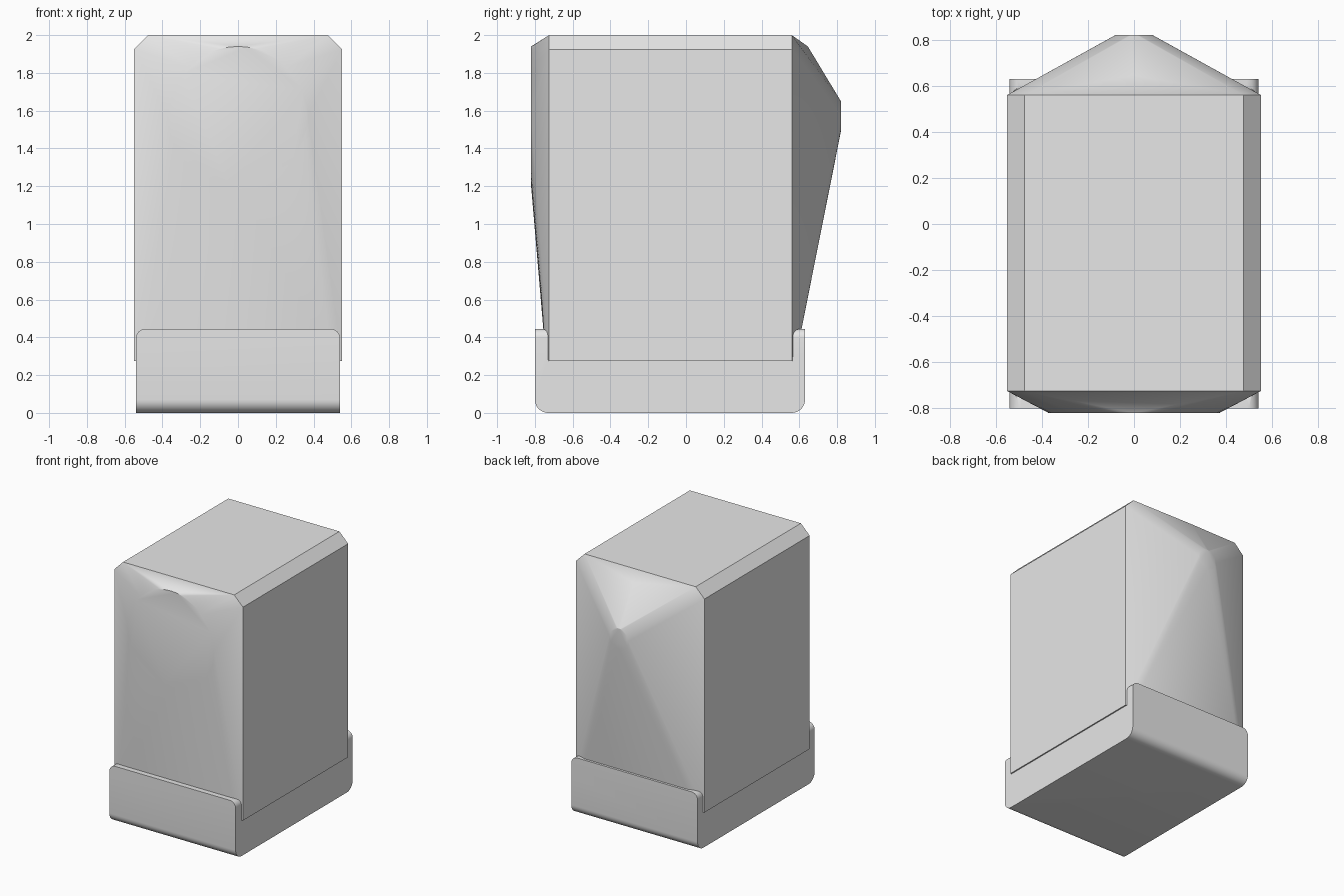
import bpy, bmesh
from math import sin, cos, pi, radians
from mathutils import Vector

cube = bpy.data.objects.get("Cube")
if cube:
    bpy.data.objects.remove(cube, do_unlink=True)

grey = bpy.data.materials.new("light grey")
grey.use_nodes = True
grey.diffuse_color = (0.8, 0.8, 0.8, 1)
grey.node_tree.nodes["Principled BSDF"].inputs["Base Color"].default_value = (0.8, 0.8, 0.8, 1)


def finish(name, bm):
    bmesh.ops.recalc_face_normals(bm, faces=bm.faces)
    mesh = bpy.data.meshes.new(name)
    bm.to_mesh(mesh)
    bm.free()
    mesh.materials.append(grey)
    obj = bpy.data.objects.new(name, mesh)
    bpy.context.collection.objects.link(obj)
    return obj


def smooth(obj, angle=30):
    bpy.ops.object.select_all(action='DESELECT')
    obj.select_set(True)
    bpy.context.view_layer.objects.active = obj
    bpy.ops.object.shade_smooth_by_angle(angle=radians(angle))


def arc(cx, cz, r, start, end, steps=8):
    return [(cx + r * cos(radians(start + (end - start) * i / steps)),
             cz + r * sin(radians(start + (end - start) * i / steps)))
            for i in range(steps + 1)]


def prism(name, profile, place, depth):
    """Extrude a flat profile, placed in space by a function, along a vector."""
    bm = bmesh.new()
    face = bm.faces.new([bm.verts.new(place(a, b)) for a, b in profile])
    ext = bmesh.ops.extrude_face_region(bm, geom=[face])["geom"]
    bmesh.ops.translate(bm, vec=depth, verts=[v for v in ext if isinstance(v, bmesh.types.BMVert)])
    return finish(name, bm)


def bulge(name, y0, y1, radius, bottom, extra, steps=48):
    """Hull from the body outline to a small disc further out."""
    bm = bmesh.new()
    pts = [(x, y0, z) for x, z in outline]
    pts += [(radius * sin(2 * pi * i / steps), y1, 1.57 + radius * cos(2 * pi * i / steps))
            for i in range(steps)]
    pts += [(s * 0.5, bottom, 0.275) for s in (-1, 1)] + extra
    verts = [bm.verts.new(p) for p in pts]
    bmesh.ops.convex_hull(bm, input=verts)
    bmesh.ops.dissolve_limit(bm, angle_limit=0.005, verts=bm.verts, edges=bm.edges)
    # The side against the body stays open
    cap = [f for f in bm.faces if all(abs(v.co.y - y0) < 1e-4 for v in f.verts)]
    loose = [v for v in bm.verts if not v.link_faces]
    bmesh.ops.recalc_face_normals(bm, faces=bm.faces)
    bmesh.ops.delete(bm, geom=cap, context='FACES_ONLY')
    bmesh.ops.delete(bm, geom=loose, context='VERTS')
    smooth(finish(name, bm))


# Main body with chamfered top edges
outline = [(-0.55, 0.275), (0.55, 0.275), (0.55, 1.925),
           (0.475, 2.0), (-0.475, 2.0), (-0.55, 1.925)]
prism("body", outline, lambda x, z: (x, -0.725, z), Vector((0, 1.285, 0)))

# Shallow front with a wide disc, deep back with a small rounded peak
bulge("front_bulge", -0.725, -0.82, 0.37, -0.741, [])
bulge("back_bulge", 0.56, 0.82, 0.08, 0.578, [(0, 0.645, 1.94)])

# Base tray: side profile with a raised lip at each end
side = (arc(-0.73, 0.07, 0.07, 180, 270) + arc(0.56, 0.07, 0.07, 270, 360)
        + [(0.63, 0.445)] + arc(0.605, 0.405, 0.04, 90, 180)
        + [(0.565, 0.28), (-0.73, 0.28)] + arc(-0.765, 0.41, 0.035, 0, 90)
        + [(-0.80, 0.445)])
base = prism("base_tray", side, lambda y, z: (-0.54, y, z), Vector((1.08, 0, 0)))

# Round the upper corners of the lips
front = ([(-0.54, -0.1), (0.54, -0.1)] + arc(0.49, 0.395, 0.05, 0, 90)
         + arc(-0.49, 0.395, 0.05, 90, 180))
cutter = prism("lip_cutter", front, lambda x, z: (x, -1, z), Vector((0, 2, 0)))
cutter.hide_render = True
mod = base.modifiers.new("round_lips", 'BOOLEAN')
mod.operation = 'INTERSECT'
mod.solver = 'EXACT'
mod.object = cutter
bpy.ops.object.select_all(action='DESELECT')
base.select_set(True)
bpy.context.view_layer.objects.active = base
bpy.ops.object.modifier_apply(modifier=mod.name)
bpy.data.objects.remove(cutter, do_unlink=True)
smooth(base)
